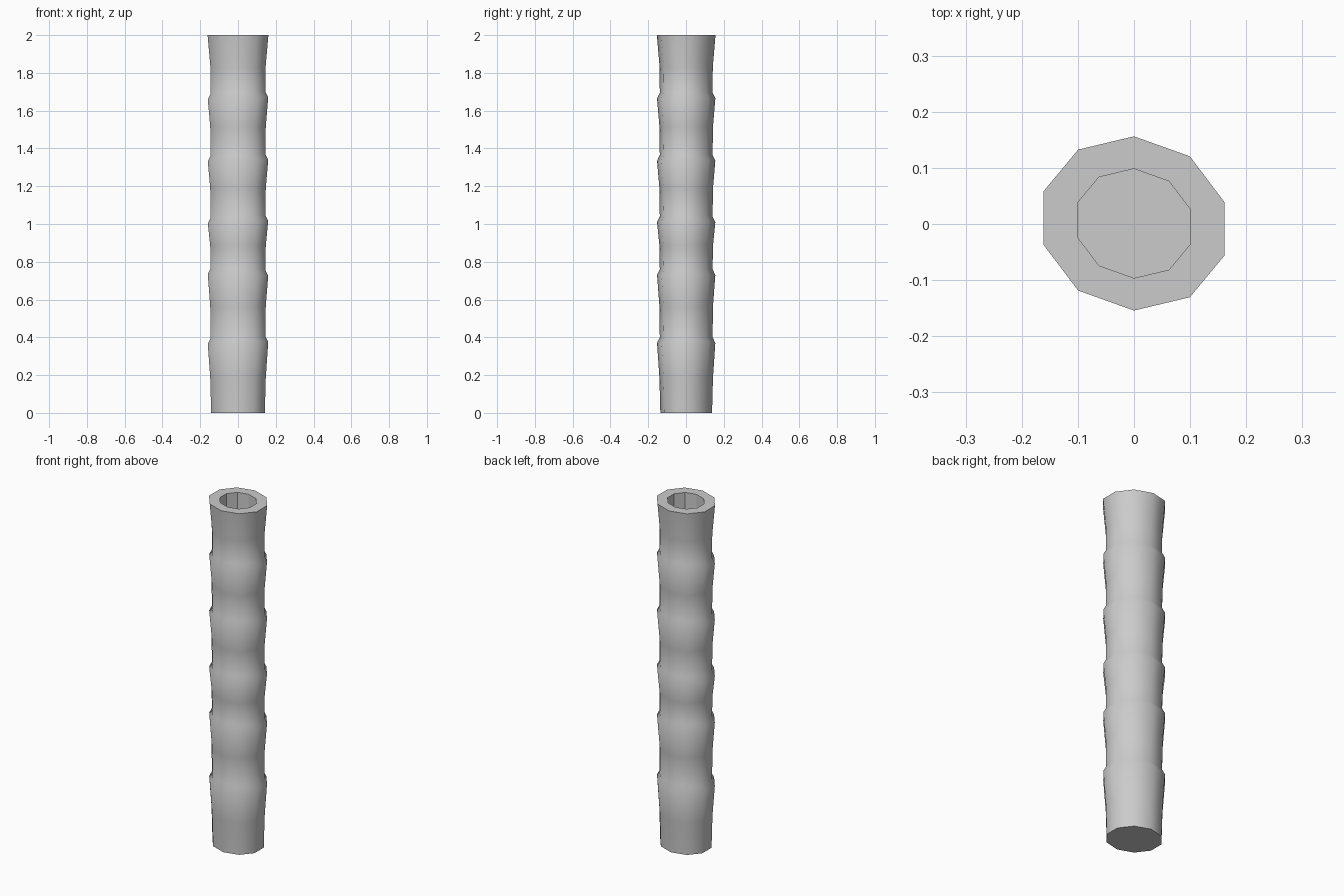
import bpy, bmesh, math

if "Cube" in bpy.data.objects:
    bpy.data.objects.remove(bpy.data.objects["Cube"])

SIDES = 10
bm = bmesh.new()


def ring(half_width, z, tilt=0.0):
    """Slightly skewed ten-sided ring; half_width is its extent along x."""
    r = half_width / math.sin(math.radians(72))
    verts = []
    for i in range(SIDES):
        a = 2 * math.pi * i / SIDES
        x = r * math.sin(a)
        y = 0.917 * r * math.cos(a) - 0.06 * x + 0.001
        verts.append(bm.verts.new((x, y, z + tilt * x)))
    return verts


def bridge(lower, upper, smooth):
    for i in range(SIDES):
        j = (i + 1) % SIDES
        f = bm.faces.new((lower[i], lower[j], upper[j], upper[i]))
        f.smooth = smooth


# Outer wall: each section flares up to a node, then steps back in
nodes = [(0.37, 0.03), (0.73, -0.03), (1.01, 0.04), (1.335, 0.02), (1.665, 0.03)]
rings = [ring(0.142, 0.0)]
start = 0.0
for z, tilt in nodes:
    rings.append(ring(0.147, (start + z) / 2))
    rings.append(ring(0.160, z, tilt))
    rings.append(ring(0.145, z + 0.03, tilt))
    start = z + 0.03
rings.append(ring(0.146, 1.83))
rings.append(ring(0.161, 2.0))
for a, b in zip(rings, rings[1:]):
    bridge(a, b, True)

# Closed base, flat rim and hollow top
bm.faces.new(rings[0])
lip = ring(0.101, 2.0)
well = ring(0.101, 1.75)
bridge(rings[-1], lip, False)
bridge(lip, well, False)
bm.faces.new(well)

bmesh.ops.recalc_face_normals(bm, faces=bm.faces)
for e in bm.edges:
    if not all(f.smooth for f in e.link_faces):
        e.smooth = False

mesh = bpy.data.meshes.new("bamboo_pole")
bm.to_mesh(mesh)
bm.free()
pole = bpy.data.objects.new("bamboo_pole", mesh)
bpy.context.collection.objects.link(pole)
